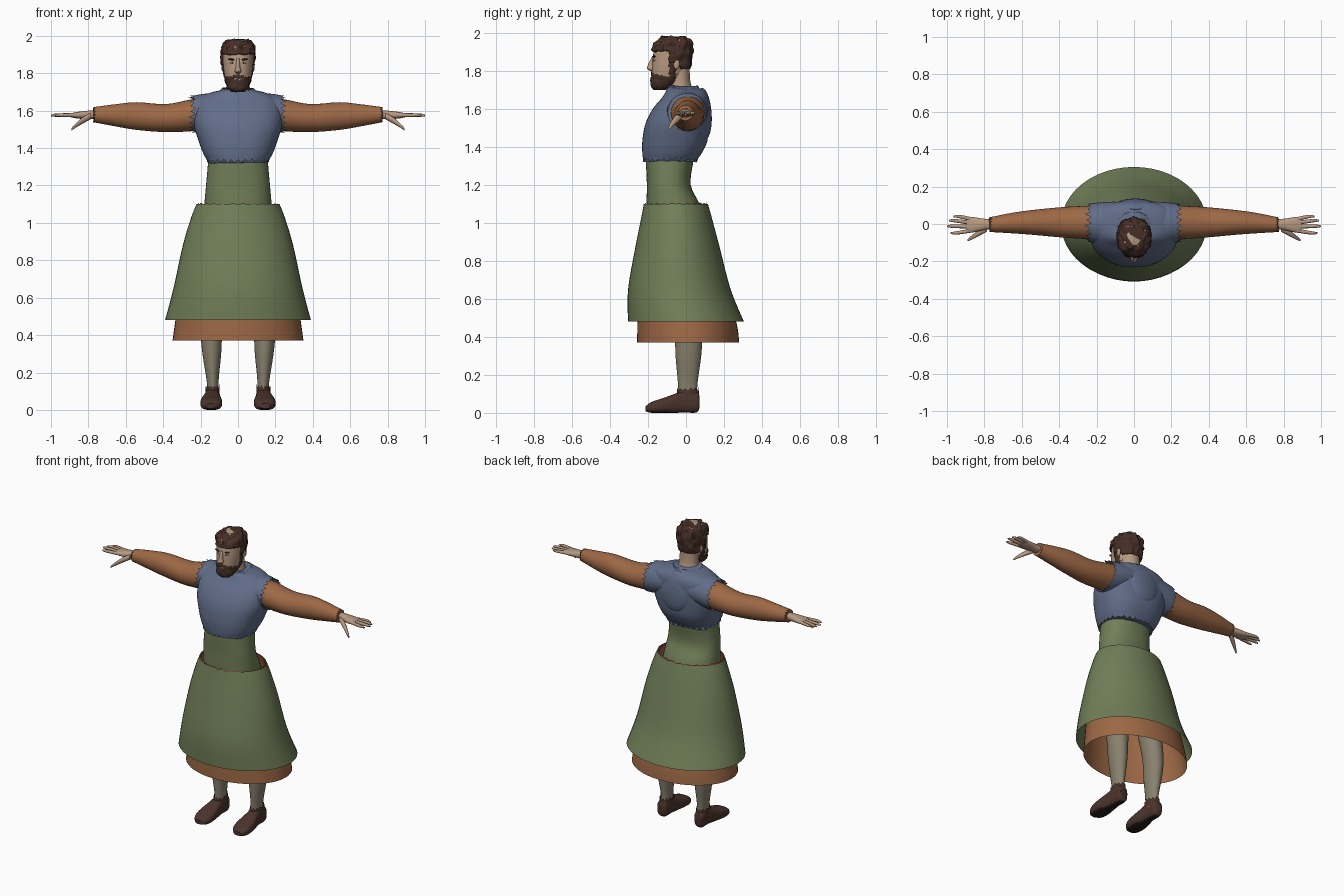
import bpy, bmesh, random
from math import sin, cos, pi, radians
from mathutils import Vector, Matrix, noise

random.seed(4)
if "Cube" in bpy.data.objects:
    bpy.data.objects.remove(bpy.data.objects["Cube"])


def material(name, r, g, b):
    m = bpy.data.materials.new(name)
    m.use_nodes = True
    m.diffuse_color = (r, g, b, 1)
    bsdf = next(n for n in m.node_tree.nodes if n.type == 'BSDF_PRINCIPLED')
    bsdf.inputs["Base Color"].default_value = (r, g, b, 1)
    bsdf.inputs["Roughness"].default_value = 0.9
    return m


SKIN = material("skin", .47, .32, .22)
HAIR = material("dark_hair", .06, .028, .02)
BLUE = material("slate_blue_cloth", .12, .155, .25)
GREEN = material("olive_cloth", .165, .21, .098)
BROWN = material("tan_leather", .34, .14, .06)
RED = material("rust_trim", .35, .07, .03)
STOCKING = material("grey_stocking", .25, .22, .155)
SHOE = material("shoe_leather", .07, .034, .025)
WHITE = material("eye_white", .6, .55, .5)
BLACK = material("sole_black", .02, .013, .01)

# How (along, across, depth) map to x, y, z for each loft axis
AXES = {'x': lambda t, u, v: (t, u, v),
        'y': lambda t, u, v: (u, t, v),
        'z': lambda t, u, v: (u, v, t)}


def finish(bm, name, *mats):
    me = bpy.data.meshes.new(name)
    bm.to_mesh(me)
    bm.free()
    for m in mats:
        me.materials.append(m)
    for p in me.polygons:
        p.use_smooth = True
    me.set_sharp_from_angle(angle=radians(45))
    ob = bpy.data.objects.new(name, me)
    bpy.context.scene.collection.objects.link(ob)
    return ob


def smooth_rings(rings, sub):
    """Catmull-Rom interpolation between the cross-section boxes."""
    last = len(rings) - 1
    out = []
    for i in range(last):
        a, b, c, d = (Vector(rings[min(max(i + k, 0), last)]) for k in (-1, 0, 1, 2))
        for s in range(sub):
            t = s / sub
            out.append(b + (c - a) * t / 2 + (a * 2 - b * 5 + c * 4 - d) * t * t / 2
                       + (b * 3 - a - c * 3 + d) * t ** 3 / 2)
    return out + [Vector(rings[-1])]


def loft(name, rings, *mats, axis='z', side=1, n=32, sub=4, power=2, cap=True,
         jag=(0, 0), grow=0, rough=0, keep=None, paint=None):
    """Skin rounded cross-sections (t, u0, u1, v0, v1), or (t, half, v0, v1)."""
    boxes = [(r[0], -r[1], r[1], r[2], r[3]) if len(r) == 4 else r for r in rings]
    boxes = smooth_rings(boxes, sub)
    bm = bmesh.new()
    loops = []
    for i, (t, u0, u1, v0, v1) in enumerate(boxes):
        amount = jag[0] if i == 0 else jag[1] if i == len(boxes) - 1 else 0
        loop = []
        for k in range(n):
            c, s = cos(2 * pi * k / n), sin(2 * pi * k / n)
            f = (abs(c) ** power + abs(s) ** power) ** (-1 / power)
            u = (u0 + u1) / 2 + c * f * ((u1 - u0) / 2 + grow)
            v = (v0 + v1) / 2 + s * f * ((v1 - v0) / 2 + grow)
            tooth = amount * (random.uniform(.3, 1) if k % 2 else random.uniform(-.6, 0))
            p = Vector(AXES[axis](t + tooth, u, v))
            if rough:
                out = Vector((c, s, .5)) * rough
                p += out * noise.noise(Vector((p.x * 45, p.y * 45, p.z * 30)))
            p.x *= side
            loop.append(bm.verts.new(p))
        loops.append(loop)
    for a, b in zip(loops, loops[1:]):
        for k in range(n):
            j = (k + 1) % n
            bm.faces.new((a[k], a[j], b[j], b[k]))
    if cap:
        bm.faces.new(loops[0])
        bm.faces.new(loops[-1])
    bmesh.ops.recalc_face_normals(bm, faces=bm.faces)
    if keep:
        drop = [f for f in bm.faces if not keep(f.calc_center_median())]
        bmesh.ops.delete(bm, geom=drop, context='FACES')
    if paint:
        for f in bm.faces:
            f.material_index = paint(f)
    ob = finish(bm, name, *mats)
    if keep:
        shell = ob.modifiers.new("thickness", 'SOLIDIFY')
        shell.thickness = .014
    return ob


def ball(name, mat, centre, radii, tilt=0, axis='Y'):
    bm = bmesh.new()
    bmesh.ops.create_uvsphere(bm, u_segments=24, v_segments=14, radius=1)
    bm.transform(Matrix.Translation(centre) @ Matrix.Rotation(tilt, 4, axis)
                 @ Matrix.Diagonal((*radii, 1)))
    return finish(bm, name, mat)


# Skirts and waist
loft("outer_skirt", [(.48, .39, -.305, .305), (.65, .345, -.305, .235),
                     (.88, .295, -.265, .175), (1.03, .25, -.235, .135),
                     (1.1, .222, -.222, .115)], GREEN, n=48, cap=False)
loft("under_skirt", [(.37, .35, -.257, .28), (.5, .332, -.255, .26),
                     (.88, .275, -.245, .155), (1.08, .215, -.215, .105)],
     BROWN, n=48, cap=False)
loft("waist_trim", [(1.07, .222, -.218, .112), (1.1, .214, -.216, .108)],
     RED, n=48, cap=False, jag=(0, .008))
loft("tunic_waist", [(.98, .19, -.2, .1), (1.1, .18, -.207, .07),
                     (1.2, .171, -.206, .025), (1.33, .16, -.21, .04),
                     (1.42, .16, -.2, .06)], GREEN, n=40, power=2.3)

# Vest with ragged hem and collar
loft("vest", [(1.335, .165, -.226, .06), (1.37, .185, -.23, .085),
              (1.43, .208, -.23, .112), (1.52, .235, -.214, .122),
              (1.6, .236, -.175, .125), (1.66, .215, -.125, .12),
              (1.695, .15, -.105, .1), (1.71, .085, -.1, .065)],
     BLUE, n=56, power=2.4, jag=(-.018, .014))
ball("back_pad", BLUE, (.008, .093, 1.575), (.118, .042, .135), radians(4), 'X')

# Neck and head
loft("neck", [(1.66, .085, -.1, .055), (1.72, .064, -.09, .028),
              (1.78, .06, -.09, .02), (1.86, .06, -.09, .02)], SKIN)
HEAD = [(1.7, .03, -.165, -.11), (1.72, .05, -.18, -.07), (1.76, .066, -.18, -.02),
        (1.82, .077, -.178, .015), (1.87, .08, -.175, .023), (1.92, .08, -.165, .023),
        (1.96, .066, -.142, .008), (1.98, .035, -.11, -.025)]
loft("head", HEAD, SKIN, n=48, sub=5, power=2.15)


def hair_area(c):
    hairline = 1.905 if c.y < -.085 else 1.845 if c.y < -.03 else 1.81
    return c.z > hairline


def beard_area(c):
    if abs(c.x) < .022 and 1.764 < c.z < 1.776:
        return False
    chin = c.y < -.13 and c.z < 1.795 - abs(c.x) * .3
    jaw = c.y < -.055 and c.z < 1.765
    sideburn = -.088 < c.y < -.055 and c.z < 1.87
    return chin or jaw or sideburn


loft("hair", HEAD, HAIR, n=56, sub=6, power=2.15, grow=.011, rough=.014, keep=hair_area)
loft("beard", HEAD, HAIR, n=56, sub=8, power=2.15, grow=.005, rough=.006, keep=beard_area)
loft("nose", [(1.8, .012, -.188, -.16), (1.812, .018, -.206, -.16),
              (1.832, .012, -.2, -.16), (1.878, .008, -.178, -.16)], SKIN, n=16)

for word, s in (("left", 1), ("right", -1)):
    # Face details
    ball(word + "_ear", SKIN, (s * .08, -.05, 1.835), (.009, .016, .027))
    ball(word + "_eye", WHITE, (s * .032, -.164, 1.856), (.013, .008, .006))
    ball(word + "_pupil", BLACK, (s * .031, -.169, 1.856), (.005, .005, .005))
    ball(word + "_brow", HAIR, (s * .034, -.167, 1.874), (.021, .009, .005), -s * .15)

    # Arm
    loft(word + "_shoulder_cap", [(.1, -.125, .12, 1.51, 1.695), (.18, -.108, .115, 1.49, 1.69),
                                  (.24, -.095, .108, 1.482, 1.68)],
         BLUE, axis='x', side=s, n=40, cap=False, jag=(0, .026))
    loft(word + "_sleeve", [(.15, -.08, .1, 1.5, 1.67), (.25, -.08, .097, 1.49, 1.66),
                            (.385, -.072, .09, 1.485, 1.635), (.54, -.058, .075, 1.497, 1.645),
                            (.65, -.05, .06, 1.515, 1.635), (.765, -.043, .037, 1.537, 1.62)],
         BROWN, axis='x', side=s, jag=(0, .01))

    # Hand
    loft(word + "_palm", [(.74, -.025, .025, 1.555, 1.602), (.8, -.032, .028, 1.555, 1.6),
                          (.86, -.045, .037, 1.558, 1.593), (.895, -.045, .037, 1.565, 1.586)],
         SKIN, axis='x', side=s, n=20, power=2.4)
    fingers = (("little", .026, .04, .965), ("ring", .006, .018, .99),
               ("middle", -.014, -.012, 1), ("index", -.035, -.048, .98))
    for finger, y0, y1, tip in fingers:
        loft(f"{word}_{finger}_finger",
             [(.87, y0 - .011, y0 + .011, 1.565, 1.587),
              (tip - .03, y1 - .009, y1 + .009, 1.567, 1.585),
              (tip, y1 - .004, y1 + .004, 1.57, 1.578)],
             SKIN, axis='x', side=s, n=12)
    loft(word + "_thumb", [(.785, -.04, -.005, 1.555, 1.59), (.83, -.065, -.032, 1.53, 1.565),
                           (.87, -.085, -.063, 1.507, 1.53), (.89, -.092, -.08, 1.494, 1.506)],
         SKIN, axis='x', side=s, n=14)

    # Leg and shoe
    loft(word + "_leg", [(.07, .1, .167, -.04, .06), (.15, .104, .167, -.042, .06),
                         (.3, .09, .19, -.055, .08), (.42, .083, .2, -.06, .085),
                         (.6, .06, .2, -.085, .075), (.8, .03, .195, -.11, .085),
                         (1, .01, .18, -.13, .085)], STOCKING, side=s)
    loft(word + "_shoe", [(.07, .115, .165, .025, .09), (.055, .104, .172, .002, .112),
                          (-.01, .1, .176, .002, .118), (-.06, .094, .186, 0, .1),
                          (-.12, .085, .2, 0, .078), (-.18, .09, .196, 0, .058),
                          (-.213, .118, .172, .008, .035)],
         SHOE, BLACK, axis='y', side=s, power=2.8,
         paint=lambda f: int(f.normal.z < -.85))
    loft(word + "_shoe_collar", [(.07, .097, .174, -.05, .068), (.122, .099, .173, -.047, .067)],
         SHOE, side=s, n=24, cap=False, jag=(0, .016))
